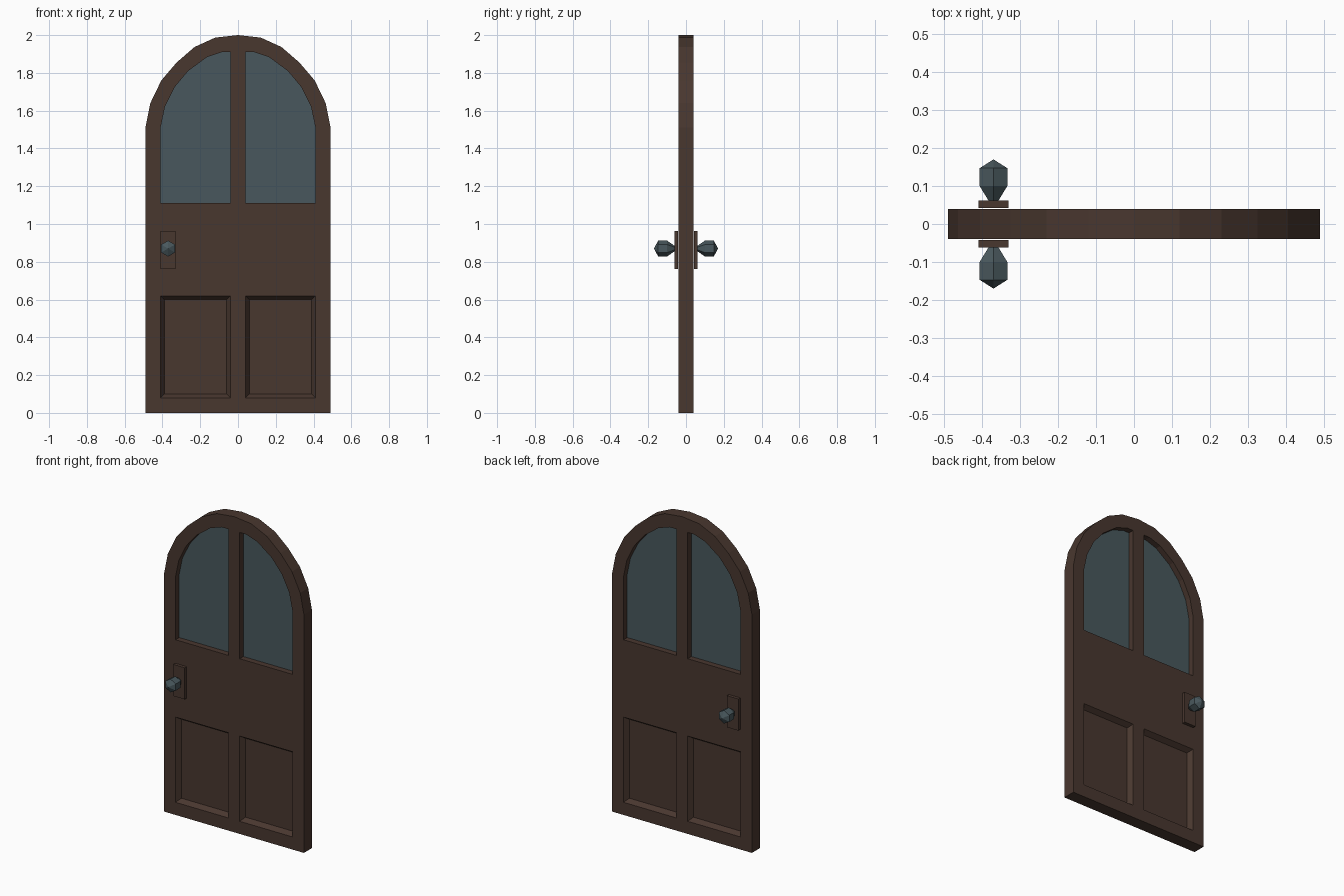
import bpy, bmesh, math
from mathutils import Matrix

if "Cube" in bpy.data.objects:
    bpy.data.objects.remove(bpy.data.objects["Cube"])


def material(name, rgb):
    m = bpy.data.materials.new(name)
    m.use_nodes = True
    m.diffuse_color = (*rgb, 1)
    m.node_tree.nodes["Principled BSDF"].inputs["Base Color"].default_value = (*rgb, 1)
    return m


wood = material("dark brown wood", (0.066, 0.038, 0.028))
slate = material("slate blue glass", (0.066, 0.097, 0.109))


def add_object(name, mesh, mat):
    mesh.materials.clear()
    mesh.materials.append(mat)
    obj = bpy.data.objects.new(name, mesh)
    bpy.context.collection.objects.link(obj)
    return obj


def finish(name, bm, mat):
    mesh = bpy.data.meshes.new(name)
    bm.to_mesh(mesh)
    bm.free()
    return add_object(name, mesh, mat)


def slab(name, outlines, half_depth, mat):
    """Upright slab from x/z outlines; inner outlines become holes."""
    curve = bpy.data.curves.new(name + "_outline", "CURVE")
    curve.dimensions = "2D"
    curve.fill_mode = "BOTH"
    curve.extrude = half_depth
    for pts in outlines:
        spline = curve.splines.new("POLY")
        spline.points.add(len(pts) - 1)
        for p, (x, z) in zip(spline.points, pts):
            p.co = (x, z, 0, 1)
        spline.use_cyclic_u = True
    helper = bpy.data.objects.new(name + "_outline", curve)
    mesh = bpy.data.meshes.new_from_object(helper)
    bpy.data.objects.remove(helper)
    bm = bmesh.new()
    bm.from_mesh(mesh)
    bmesh.ops.remove_doubles(bm, verts=bm.verts, dist=0.0001)
    bm.transform(Matrix.Rotation(math.pi / 2, 4, "X"))
    bmesh.ops.recalc_face_normals(bm, faces=bm.faces)
    for f in bm.faces:
        f.smooth = False
    return finish(name, bm, mat)


def flip(pts, side):
    return [(side * x, z) for x, z in pts]


# Outlines of the door, the windows and the lower panels
HALF = 0.04
arch = [(0.49, 0), (0.49, 1.51), (0.464, 1.64), (0.406, 1.76),
        (0.325, 1.855), (0.23, 1.937), (0.12, 1.987)]
door_outline = arch + [(0, 2)] + flip(arch[::-1], -1)
window = [(0.04, 1.11), (0.41, 1.11), (0.41, 1.51), (0.387, 1.62), (0.335, 1.725),
          (0.264, 1.81), (0.165, 1.883), (0.085, 1.91), (0.04, 1.91)]
panel = [(0.04, 0.08), (0.41, 0.08), (0.41, 0.62), (0.04, 0.62)]
inner = [(0.06, 0.10), (0.39, 0.10), (0.39, 0.60), (0.06, 0.60)]

holes = [flip(shape, side) for shape in (window, panel) for side in (1, -1)]
slab("door_frame", [door_outline] + holes, HALF, wood)


def recessed_panel(name, side):
    """Panel with sloping edges on both faces of the door."""
    bm = bmesh.new()
    for y in (-1, 1):
        rim = [bm.verts.new((side * x, y * HALF, z)) for x, z in panel]
        bed = [bm.verts.new((side * x, y * 0.01, z)) for x, z in inner]
        faces = [bm.faces.new(bed)]
        for i in range(4):
            j = (i + 1) % 4
            faces.append(bm.faces.new((rim[i], rim[j], bed[j], bed[i])))
        # Turn the bed outwards
        faces[0].normal_update()
        if faces[0].normal.y * y < 0:
            bmesh.ops.reverse_faces(bm, faces=faces)
    return finish(name, bm, wood)


for side, label in ((1, "left"), (-1, "right")):
    slab(label + "_window_pane", [flip(window, side)], 0.003, slate)
    recessed_panel(label + "_lower_panel", side)

# Handle plates and faceted knobs on both faces
KNOB_X, KNOB_Z = -0.37, 0.87
knob_profile = [(0.014, 0.06), (0.042, 0.1), (0.042, 0.147)]
for side, label in ((-1, "front"), (1, "back")):
    bm = bmesh.new()
    bmesh.ops.create_cube(bm, size=1)
    bm.transform(Matrix.Translation((KNOB_X, side * 0.052, 0.862))
                 @ Matrix.Diagonal((0.08, 0.02, 0.2, 1)))
    finish(label + "_handle_plate", bm, wood)

    bm = bmesh.new()
    rings = []
    for r, y in knob_profile:
        rings.append([bm.verts.new((KNOB_X + r * math.sin(k * math.pi / 3), side * y,
                                    KNOB_Z + r * math.cos(k * math.pi / 3)))
                      for k in range(6)])
    tip = bm.verts.new((KNOB_X, side * 0.17, KNOB_Z))
    bm.faces.new(rings[0])
    for k in range(6):
        n = (k + 1) % 6
        for a, b in zip(rings, rings[1:]):
            bm.faces.new((a[k], a[n], b[n], b[k]))
        bm.faces.new((rings[-1][k], rings[-1][n], tip))
    bmesh.ops.recalc_face_normals(bm, faces=bm.faces)
    finish(label + "_knob", bm, slate)
